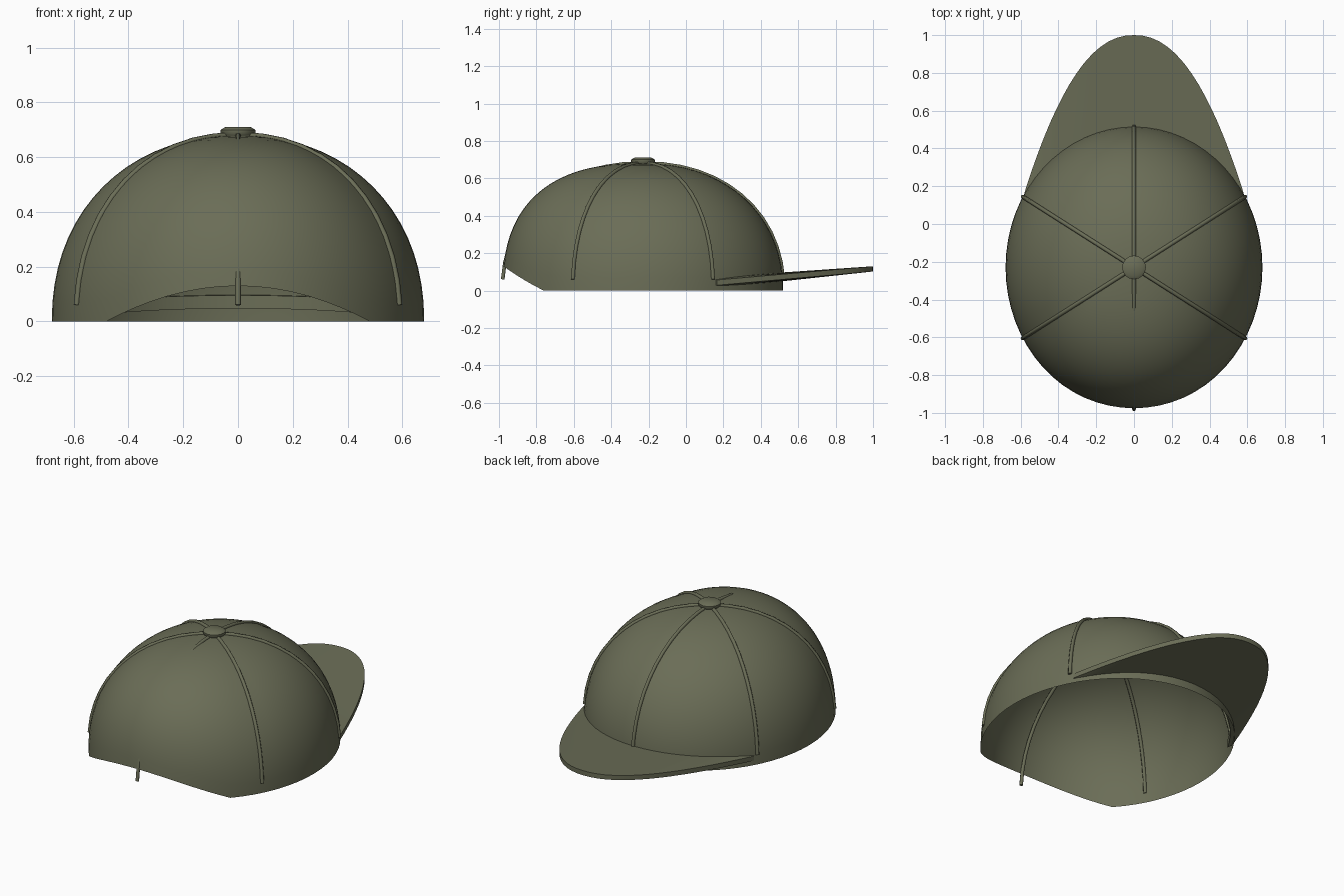
import bpy, bmesh
from math import sin, cos, asin, pi, radians

if "Cube" in bpy.data.objects:
    bpy.data.objects.remove(bpy.data.objects["Cube"])

olive = bpy.data.materials.new("olive cloth")
olive.use_nodes = True
olive.diffuse_color = (0.145, 0.153, 0.094, 1)
olive.node_tree.nodes["Principled BSDF"].inputs["Base Color"].default_value = (0.145, 0.153, 0.094, 1)

CY, RX, RY, H = -0.23, 0.68, 0.75, 0.68


def dome_point(a, phi, power, grow=0.0):
    """Point on the dome; a is measured from the open front (-y)."""
    r = max(cos(phi), 0) ** (2 / power)
    z = sin(phi) ** (2 / power)
    return ((RX + grow) * r * sin(a), CY - (RY + grow) * r * cos(a), (H + grow) * z)


def start_angle(z, power):
    return asin((z / H) ** (power / 2))


def finish(name, bm, angle=40):
    bmesh.ops.recalc_face_normals(bm, faces=bm.faces[:])
    mesh = bpy.data.meshes.new(name)
    bm.to_mesh(mesh)
    bm.free()
    obj = bpy.data.objects.new(name, mesh)
    bpy.context.collection.objects.link(obj)
    mesh.materials.append(olive)
    bpy.ops.object.select_all(action='DESELECT')
    obj.select_set(True)
    bpy.context.view_layer.objects.active = obj
    bpy.ops.object.shade_smooth_by_angle(angle=radians(angle))
    return obj


def bridge(bm, rows, closed):
    n = len(rows[0])
    for low, high in zip(rows, rows[1:]):
        for i in range(n if closed else n - 1):
            j = (i + 1) % n
            bm.faces.new((low[i], low[j], high[j], high[i]))


# Crown: open shell, fuller at the front, with an arched cut in the rim
SEG, RINGS = 64, 18
bm = bmesh.new()
rows = []
for k in range(RINGS):
    row = []
    for i in range(SEG):
        a = 2 * pi * i / SEG
        off = min(a, 2 * pi - a)
        power = 2.15 + 0.35 * (cos(1.5 * off) if off < pi / 3 else 0)
        rim = 0.13 * cos(2 * off) if off < pi / 4 else 0
        first = start_angle(rim, power)
        row.append(bm.verts.new(dome_point(a, first + (pi / 2 - first) * k / RINGS, power)))
    rows.append(row)
bridge(bm, rows, True)
apex = bm.verts.new((0, CY, H))
for i in range(SEG):
    bm.faces.new((rows[-1][i], rows[-1][(i + 1) % SEG], apex))
finish("crown", bm, 60)

# Six raised seams running from the button to the rim
for s in range(6):
    curve = bpy.data.curves.new("seam", 'CURVE')
    curve.dimensions = '3D'
    curve.bevel_depth = 0.011
    curve.bevel_resolution = 1
    curve.use_fill_caps = True
    path = curve.splines.new('POLY')
    path.points.add(12)
    first = start_angle(0.06, 2.15)
    for k, p in enumerate(path.points):
        p.co = (*dome_point(s * pi / 3, first + (pi / 2 - first) * k / 12, 2.15, 0.002), 1)
    curve.materials.append(olive)
    seam = bpy.data.objects.new("seam_%d" % (s + 1), curve)
    bpy.context.collection.objects.link(seam)

# Button on top
bm = bmesh.new()
rows = []
for r, z in ((0.045, 0.668), (0.063, 0.685), (0.063, 0.7), (0.045, 0.711)):
    rows.append([bm.verts.new((r * cos(2 * pi * i / 16), CY + r * sin(2 * pi * i / 16), z))
                 for i in range(16)])
bridge(bm, rows, True)
bm.faces.new(rows[0])
bm.faces.new(rows[-1])
finish("button", bm, 50)

# Brim: tapered slab from just inside the crown to a rounded tip
COLS, STEPS = 40, 8
bm = bmesh.new()
sheets = []
for side in (1, -1):
    rows = []
    for k in range(STEPS + 1):
        t = k / STEPS
        row = []
        for i in range(COLS + 1):
            u = sin((i / COLS - 0.5) * pi)
            a = asin(u * 0.86)
            xi, yi = 0.655 * sin(a), CY + 0.725 * cos(a)
            xo, yo = 0.58 * u, 0.165 + 0.835 * (1 - abs(u) ** 2.2)
            x, y = xi + (xo - xi) * t, yi + (yo - yi) * t
            z = 0.043 + 0.088 * (y - 0.17) + side * (0.024 - 0.01 * t)
            row.append(bm.verts.new((x, y, z)))
        rows.append(row)
    bridge(bm, rows, False)
    sheets.append(rows)
top, bottom = sheets
for k in (0, STEPS):
    bridge(bm, [top[k], bottom[k]], False)
for i in (0, COLS):
    bridge(bm, [[r[i] for r in top], [r[i] for r in bottom]], False)
finish("brim", bm)
